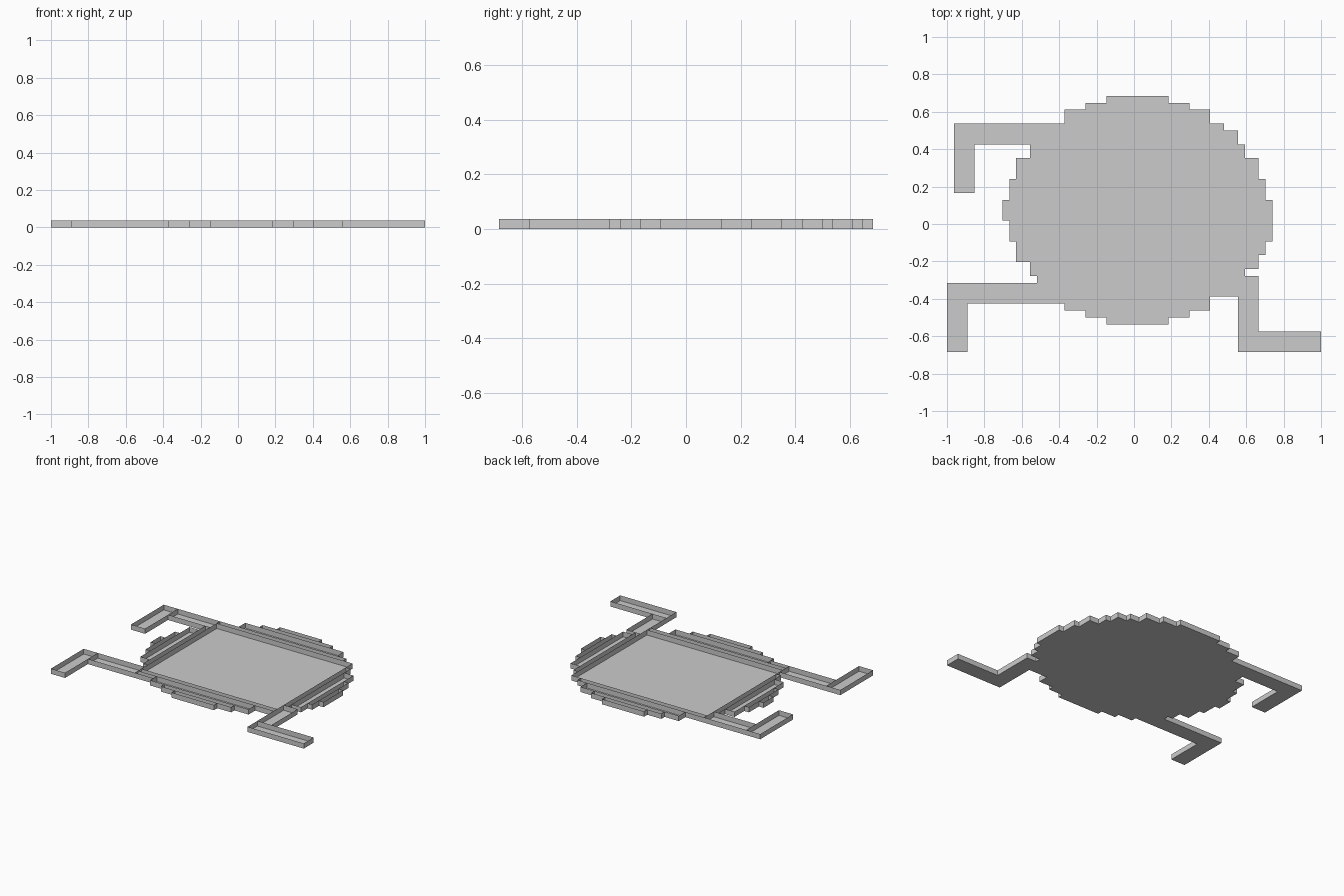
import bpy, bmesh

if "Cube" in bpy.data.objects:
    bpy.data.objects.remove(bpy.data.objects["Cube"])

U = 2 / 54   # one grid cell; also the tray height


def tray(name, x0, x1, y0, y1):
    """Open-topped thin box: floor and four walls, bounds in cells."""
    bm = bmesh.new()
    bmesh.ops.create_cube(bm, size=1)
    for v in bm.verts:
        v.co = ((x0 if v.co.x < 0 else x1) * U,
                (y0 if v.co.y < 0 else y1) * U,
                0 if v.co.z < 0 else U)
    bm.normal_update()
    bmesh.ops.delete(bm, geom=[f for f in bm.faces if f.normal.z > 0.5],
                     context='FACES_ONLY')
    me = bpy.data.meshes.new(name)
    bm.to_mesh(me)
    bm.free()
    bpy.context.collection.objects.link(bpy.data.objects.new(name, me))


# central floor
tray("main_floor", -14, 15, -9.5, 13.5)

# stepped strips behind and in front of the main floor
tray("back_step_1", -14, 13, 13.5, 14.5)
tray("front_step_1", -14, 15, -10.5, -9.5)
for i, (x0, x1, d0, d1) in enumerate([(-10, 11, 12.5, 14.5),
                                      (-7, 8, 14.5, 15.5),
                                      (-4, 5, 15.5, 16.5)], 2):
    tray(f"back_step_{i}", x0, x1, 2 + d0, 2 + d1)
    tray(f"front_step_{i}", x0, x1, 2 - d1, 2 - d0)

# stepped strips left and right: distances from centre, then y ranges
for i, (d0, d1, left, right) in enumerate([
        (14.5, 15.5, (-7.5, 11.5), (-7.5, 11.5)),
        (15.5, 17.5, (-5.5, 9.5), (-6.5, 9.5)),
        (17.5, 18.5, (-2.5, 6.5), (-4.5, 6.5)),
        (18.5, 19.5, (0.5, 3.5), (-2.5, 3.5))], 1):
    tray(f"left_step_{i}", 0.5 - d1, 0.5 - d0, *left)
    tray(f"right_step_{i}", 0.5 + d0, 0.5 + d1, *right)

# back left arm
tray("back_left_arm", -23, -14, 11.5, 14.5)
tray("back_left_arm_end", -26, -23, 4.5, 14.5)

# front left arm, with the sliver that runs along the front edge
tray("front_left_arm", -24, -14, -11.5, -8.5)
tray("front_left_arm_root", -14, -10, -11.5, -10.5)
tray("front_left_arm_end", -27, -24, -18.5, -8.5)

# front right arm
tray("front_right_arm", 15, 18, -15.5, -7.5)
tray("front_right_arm_end", 15, 27, -18.5, -15.5)
